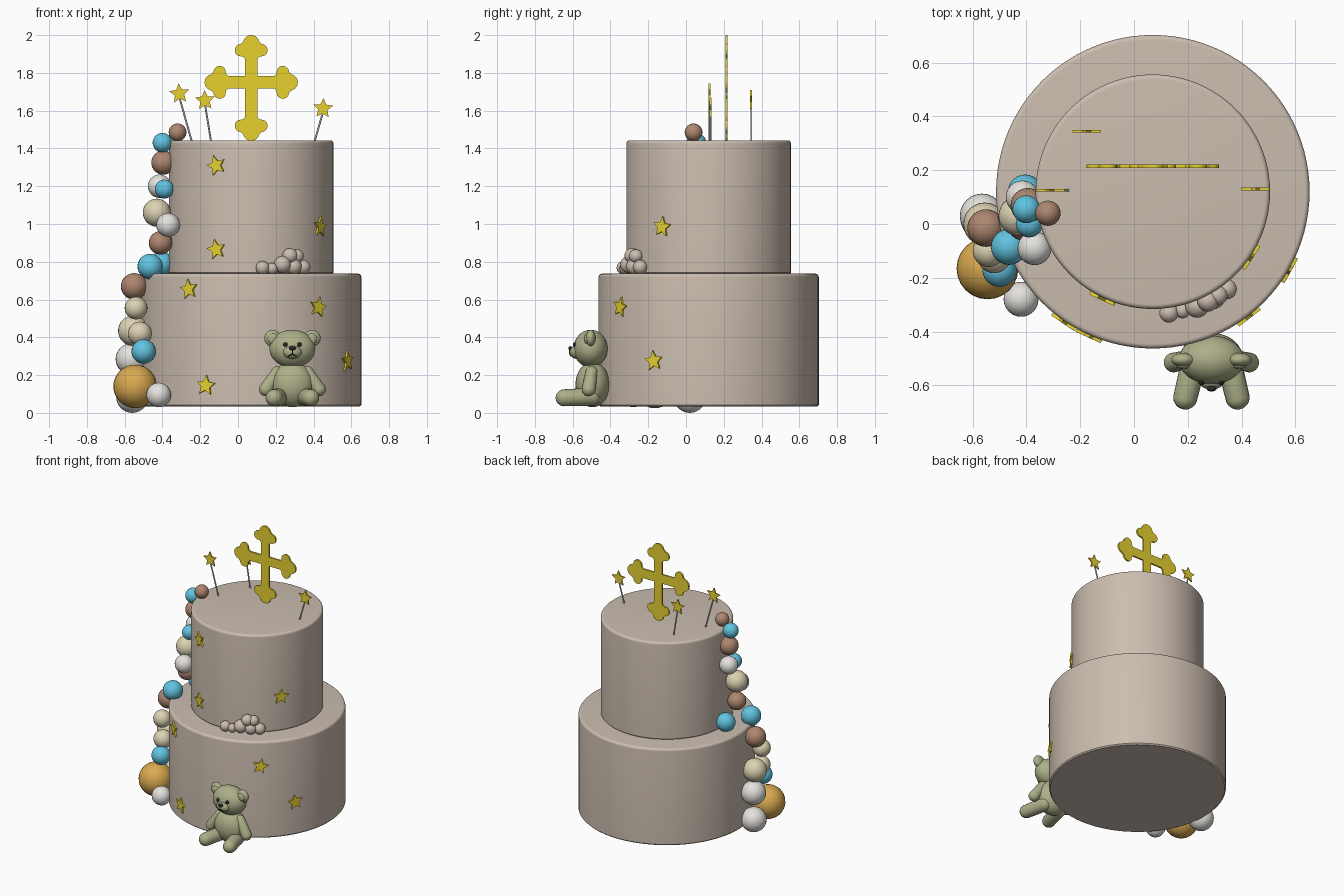
import bpy, bmesh
from math import sin, cos, pi, sqrt, asin, radians
from mathutils import Vector, Matrix

if "Cube" in bpy.data.objects:
    bpy.data.objects.remove(bpy.data.objects["Cube"])

CX, CY = 0.07, 0.12          # cake axis


def mat(name, r, g, b):
    m = bpy.data.materials.new(name)
    m.diffuse_color = (r, g, b, 1)
    m.use_nodes = True
    m.node_tree.nodes["Principled BSDF"].inputs["Base Color"].default_value = m.diffuse_color
    return m


BEIGE = mat("beige", 0.60, 0.51, 0.43)
GOLD = mat("gold", 0.80, 0.64, 0.03)
OLIVE = mat("olive", 0.42, 0.43, 0.25)
BLACK = mat("black", 0.02, 0.02, 0.02)
BROWN = mat("brown", 0.42, 0.24, 0.16)
BLUE = mat("blue", 0.12, 0.55, 0.75)
CREAM = mat("cream", 0.72, 0.65, 0.45)
WHITE = mat("white", 0.78, 0.76, 0.73)
ORANGE = mat("orange", 0.70, 0.40, 0.08)


def finish(name, bm, material, smooth=True):
    bmesh.ops.recalc_face_normals(bm, faces=bm.faces[:])
    me = bpy.data.meshes.new(name)
    bm.to_mesh(me)
    bm.free()
    ob = bpy.data.objects.new(name, me)
    bpy.context.collection.objects.link(ob)
    if material:
        me.materials.append(material)
    if smooth:
        bpy.ops.object.select_all(action='DESELECT')
        bpy.context.view_layer.objects.active = ob
        ob.select_set(True)
        bpy.ops.object.shade_smooth_by_angle(angle=radians(40))
    return ob


def ball(name, loc, size, material, seg=24):
    bm = bmesh.new()
    bmesh.ops.create_uvsphere(bm, u_segments=seg, v_segments=seg * 2 // 3, radius=1)
    s = Vector((size,) * 3 if isinstance(size, float) else size)
    bm.transform(Matrix.Translation(loc) @ Matrix.Diagonal((*s, 1)))
    return finish(name, bm, material)


def capsule(name, a, b, ra, rb, material, seg=20):
    """Tapered limb with a round end of radius ra at a and rb at b."""
    a, b = Vector(a), Vector(b)
    d = b - a
    bm = bmesh.new()
    bmesh.ops.create_uvsphere(bm, u_segments=seg, v_segments=15, radius=1)
    for v in bm.verts:
        v.co = v.co * rb + Vector((0, 0, d.length)) if v.co.z > 0 else v.co * ra
    bm.transform(Matrix.Translation(a) @ d.to_track_quat('Z', 'Y').to_matrix().to_4x4())
    return finish(name, bm, material)


def tier(name, r, z0, z1):
    n, b, seg = 6, 0.018, 96
    prof = [(r - 0.008, z0), (r, z0 + 0.008)]
    prof += [(r - b + b * cos(i * pi / 2 / n), z1 - b + b * sin(i * pi / 2 / n)) for i in range(n + 1)]
    bm = bmesh.new()
    rings = [[bm.verts.new((CX + q * cos(2 * pi * i / seg), CY + q * sin(2 * pi * i / seg), z))
              for i in range(seg)] for q, z in prof]
    for lo, hi in zip(rings, rings[1:]):
        for i in range(seg):
            j = (i + 1) % seg
            bm.faces.new((lo[i], lo[j], hi[j], hi[i]))
    bm.faces.new(rings[0])
    bm.faces.new(rings[-1])
    return finish(name, bm, BEIGE)


def plate(name, outline, loc, yaw=0, thick=0.01):
    """Flat gold cut-out standing in the xz plane."""
    bm = bmesh.new()
    f = bm.faces.new([bm.verts.new((x, -thick / 2, z)) for x, z in outline])
    ext = bmesh.ops.extrude_face_region(bm, geom=[f])
    bmesh.ops.translate(bm, vec=(0, thick, 0), verts=[v for v in ext['geom'] if isinstance(v, bmesh.types.BMVert)])
    bm.transform(Matrix.Translation(loc) @ Matrix.Rotation(yaw, 4, 'Z'))
    return finish(name, bm, GOLD, smooth=False)


def star(tilt, r=0.055):
    return [((r if i % 2 == 0 else r * 0.47) * sin(i * pi / 5 + tilt),
             (r if i % 2 == 0 else r * 0.47) * cos(i * pi / 5 + tilt)) for i in range(10)]


# cake tiers
tier("lower_tier", 0.583, 0.035, 0.737)
tier("upper_tier", 0.436, 0.735, 1.443)


# cross with three-lobed ends, outlined one arm at a time
def arm(length, turn):
    w = 0.033
    half = [(w, w), (w, length - 0.125), (0.045, length - 0.113)]
    half += [(0.055 + 0.032 * cos(t), length - 0.08 + 0.033 * sin(t))
             for t in [radians(-70 + 20 * i) for i in range(9)]]
    half += [(0.043 * cos(t), length - 0.043 + 0.043 * sin(t)) for t in [radians(15 * i) for i in range(1, 6)]]
    pts = half[1:] + [(0, length)] + [(-x, z) for x, z in reversed(half)]
    c, s = cos(turn), sin(turn)
    return [(x * c - z * s, x * s + z * c) for x, z in pts]


outline = arm(0.25, 0) + arm(0.247, pi / 2) + arm(0.31, pi) + arm(0.247, -pi / 2)
plate("cross_topper", outline, (CX, 0.215, 1.75), thick=0.012)

# stars on sticks
for i, (x, z, bx, y) in enumerate([(-0.31, 1.69, -0.24, 0.125), (-0.175, 1.655, -0.14, 0.345), (0.45, 1.612, 0.40, 0.13)]):
    plate(f"stick_star_{i}", star((x - bx) * 1.2), (x, y, z))
    capsule(f"star_stick_{i}", (bx, y, 1.42), (x, y, z - 0.02), 0.005, 0.005, None, 10)

# stars pressed on the tier sides
for i, (x, z, r, tilt) in enumerate([
        (-0.115, 1.31, 0.436, -0.3), (-0.115, 0.865, 0.436, -0.2), (0.435, 0.985, 0.436, 0.1),
        (-0.26, 0.655, 0.583, -0.15), (-0.17, 0.145, 0.583, 0.1), (0.425, 0.56, 0.583, 0.2),
        (0.58, 0.275, 0.583, -0.1)]):
    dx = x - CX
    plate(f"side_star_{i}", star(tilt), (x, CY - sqrt((r + 0.004) ** 2 - dx * dx), z), asin(dx / r), 0.012)

# little cloud on the ledge
for i, (x, z, r) in enumerate([(0.13, 0.768, 0.036), (0.18, 0.764, 0.03), (0.235, 0.785, 0.045), (0.275, 0.832, 0.04),
                               (0.312, 0.83, 0.036), (0.295, 0.775, 0.042), (0.345, 0.772, 0.038)]):
    ball(f"cloud_puff_{i}", (x, CY - sqrt(0.455 ** 2 - (x - CX) ** 2), z), r, BEIGE, 20)

# cascade of balls down the left side
for i, (x, y, z, r, m) in enumerate([
        (-0.32, 0.04, 1.485, 0.047, BROWN), (-0.40, 0.055, 1.43, 0.052, BLUE),
        (-0.395, 0.07, 1.325, 0.064, BROWN), (-0.415, 0.10, 1.20, 0.062, WHITE),
        (-0.39, 0.0, 1.185, 0.05, BLUE), (-0.43, 0.03, 1.06, 0.074, CREAM),
        (-0.37, -0.09, 0.995, 0.063, WHITE), (-0.41, 0.0, 0.90, 0.062, BROWN),
        (-0.405, 0.12, 0.79, 0.064, BLUE), (-0.465, -0.085, 0.775, 0.067, BLUE),
        (-0.55, -0.015, 0.67, 0.07, BROWN), (-0.54, -0.10, 0.555, 0.06, CREAM),
        (-0.555, 0.0, 0.435, 0.08, CREAM), (-0.52, -0.12, 0.42, 0.063, CREAM),
        (-0.565, 0.03, 0.285, 0.083, WHITE), (-0.50, -0.17, 0.325, 0.064, BLUE),
        (-0.545, -0.165, 0.14, 0.115, ORANGE), (-0.42, -0.28, 0.095, 0.065, WHITE),
        (-0.56, 0.02, 0.085, 0.085, WHITE)]):
    ball(f"cascade_ball_{i}", (x, y, z), r, m)

# seated bear
BX = 0.288
ball("bear_body", (BX, -0.495, 0.15), (0.115, 0.09, 0.12), OLIVE, 30)
ball("bear_head", (BX, -0.505, 0.34), (0.122, 0.09, 0.10), OLIVE, 30)
ball("bear_muzzle", (BX, -0.578, 0.322), (0.05, 0.038, 0.036), OLIVE)
ball("bear_nose", (BX, -0.612, 0.342), (0.019, 0.011, 0.011), BLACK, 16)
for s, side in ((-1, "left"), (1, "right")):
    ball(f"bear_ear_{side}", (BX + s * 0.105, -0.505, 0.395), (0.044, 0.026, 0.044), OLIVE)
    ball(f"bear_inner_ear_{side}", (BX + s * 0.103, -0.525, 0.392), (0.028, 0.014, 0.028), OLIVE, 16)
    ball(f"bear_eye_{side}", (BX + s * 0.037, -0.587, 0.362), 0.012, BLACK, 16)
    capsule(f"bear_arm_{side}", (BX + s * 0.08, -0.50, 0.215), (BX + s * 0.14, -0.515, 0.125), 0.032, 0.037, OLIVE)
    capsule(f"bear_leg_{side}", (BX + s * 0.062, -0.50, 0.085), (BX + s * 0.097, -0.645, 0.08), 0.048, 0.045, OLIVE)
    capsule(f"bear_mouth_{side}", (BX, -0.615, 0.312), (BX + s * 0.02, -0.609, 0.300), 0.003, 0.003, BLACK, 8)
capsule("bear_mouth_line", (BX, -0.617, 0.335), (BX, -0.615, 0.312), 0.003, 0.003, BLACK, 8)
